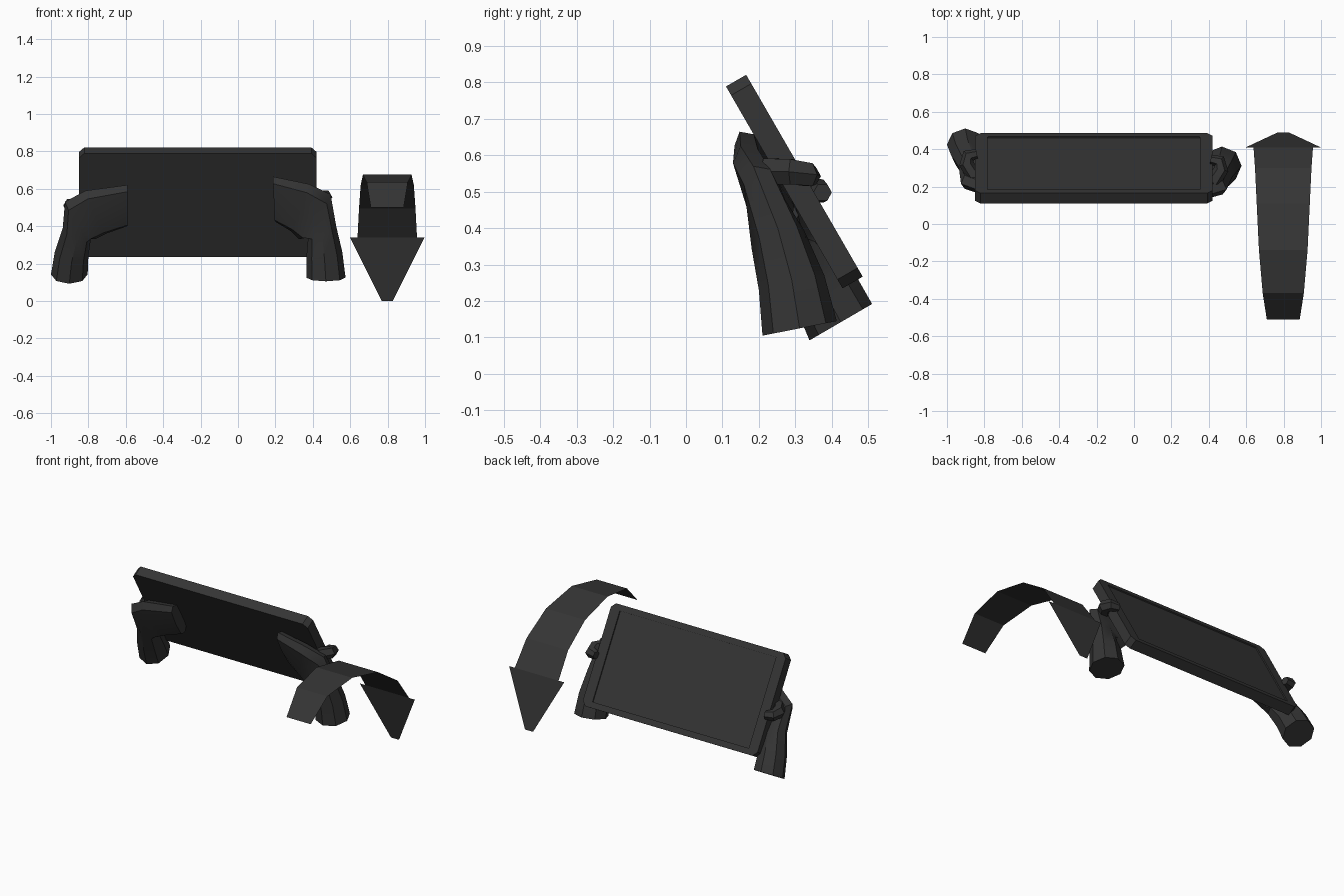
import bpy, bmesh
from math import cos, sin, pi, copysign
from mathutils import Vector as V

if "Cube" in bpy.data.objects:
    bpy.data.objects.remove(bpy.data.objects["Cube"])

dark = bpy.data.materials.new("dark")
dark.diffuse_color = (0.035, 0.035, 0.035, 1)
dark.use_nodes = True
dark.node_tree.nodes["Principled BSDF"].inputs["Base Color"].default_value = dark.diffuse_color


def finish(name, bm, smooth=None):
    mesh = bpy.data.meshes.new(name)
    bm.to_mesh(mesh)
    bm.free()
    ob = bpy.data.objects.new(name, mesh)
    bpy.context.collection.objects.link(ob)
    mesh.materials.append(dark)
    if smooth:
        bpy.ops.object.select_all(action='DESELECT')
        ob.select_set(True)
        bpy.context.view_layer.objects.active = ob
        bpy.ops.object.shade_smooth_by_angle(angle=smooth)
    return ob


def loft(name, rings, smooth=None):
    """Skin a list of equal-length point rings and cap both ends."""
    bm = bmesh.new()
    loops = [[bm.verts.new(p) for p in ring] for ring in rings]
    n = len(loops[0])
    for a, b in zip(loops, loops[1:]):
        for i in range(n):
            j = (i + 1) % n
            bm.faces.new((a[i], a[j], b[j], b[i]))
    bm.faces.new(loops[0])
    bm.faces.new(loops[-1])
    bmesh.ops.recalc_face_normals(bm, faces=bm.faces)
    return finish(name, bm, smooth)


def oval(c, a, b, power=1.0, n=8):
    """Ring around c spanned by half-axes a and b; power < 1 squares it off."""
    c, a, b = V(c), V(a), V(b)
    def f(t):
        return copysign(abs(t) ** power, t) if abs(t) > 1e-6 else 0
    return [c + a * f(cos(2 * pi * i / n)) + b * f(sin(2 * pi * i / n)) for i in range(n)]


# Tablet: leaning slab with clipped corners and a recessed screen
UP, NORMAL = V((0, -0.5, 0.866)), V((0, 0.866, 0.5))
CENTRE = V((-0.215, 0.2975, 0.528))


def slab_ring(w, h, cut, depth):
    pts = [(w, h - cut), (w - cut, h), (cut - w, h), (-w, h - cut),
           (-w, cut - h), (cut - w, -h), (w - cut, -h), (w, cut - h)]
    return [CENTRE + V((x, 0, 0)) + UP * y + NORMAL * depth for x, y in pts]


loft("tablet", [slab_ring(0.635, 0.32, 0.028, -0.032),
                slab_ring(0.635, 0.32, 0.028, 0.032),
                slab_ring(0.568, 0.283, 0.002, 0.032),
                slab_ring(0.568, 0.283, 0.002, 0.024)])

# Hands: forearm rising into flat fingers against the tablet back
FLAT = NORMAL * 0.05
loft("right_hand", [
    oval((0.47, 0.312, 0.125), (0.105, 0, 0), (0, 0.102, 0.02)),
    oval((0.462, 0.29, 0.25), (0.096, 0, 0.01), (0, 0.09, 0.02)),
    oval((0.45, 0.252, 0.37), (0.075, 0, 0.03), (0, 0.072, 0.025)),
    oval((0.41, 0.225, 0.45), (0.085, -0.04, 0.12), FLAT * 1.1, 0.8),
    oval((0.33, 0.21, 0.5), (0.05, -0.06, 0.125), FLAT, 0.7),
    oval((0.192, 0.215, 0.545), (-0.005, -0.068, 0.12), FLAT * 0.75, 0.6)], 0.7)
loft("left_hand", [
    oval((-0.902, 0.425, 0.142), (-0.098, 0, 0), (0, 0.086, 0.05)),
    oval((-0.89, 0.372, 0.25), (-0.09, 0, 0.01), (0, 0.08, 0.045)),
    oval((-0.862, 0.305, 0.36), (-0.075, 0, 0.03), (0, 0.068, 0.035)),
    oval((-0.845, 0.255, 0.43), (-0.08, -0.04, 0.1), FLAT * 1.1, 0.8),
    oval((-0.76, 0.235, 0.475), (-0.055, -0.06, 0.115), FLAT, 0.7),
    oval((-0.592, 0.232, 0.51), (0, -0.062, 0.11), FLAT * 0.75, 0.6)], 0.7)

# Thumbs hooked round the tablet's side edges
for name, side, base in (("right_thumb", 1, V((0.42, 0.22, 0.555))),
                         ("left_thumb", -1, V((-0.85, 0.25, 0.51)))):
    steps = [((0, 0, 0), (1, -0.4, 0), 0.042), ((0.045, 0.07, 0), (1, -0.2, 0), 0.04),
             ((0.035, 0.115, -0.008), (0.7, 0.7, 0), 0.036),
             ((-0.01, 0.125, -0.012), (0.2, 1, 0), 0.026)]
    rings = []
    for (x, y, z), (ax, ay, az), r in steps:
        axis = V((ax * side, ay, az)).normalized() * r
        rings.append(oval(base + V((x * side, y, z)), axis, (0, 0, r), n=6))
    loft(name, rings, 0.6)

# Turning arrow: bent single-sheet strip (y, z, half width)
bm = bmesh.new()
path = [(-0.51, 0.5, 0.088), (-0.37, 0.635, 0.11), (-0.14, 0.675, 0.13),
        (0.11, 0.62, 0.142), (0.3, 0.495, 0.151), (0.41, 0.34, 0.159)]
head = [(0.41, 0.34, 0.2), (0.49, 0.0, 0.029)]
for strip in (path, head):
    rows = [[bm.verts.new((0.798 + s * w, y, z)) for s in (-1, 1)] for y, z, w in strip]
    for a, b in zip(rows, rows[1:]):
        bm.faces.new((a[0], a[1], b[1], b[0]))
finish("turn_arrow", bm)
